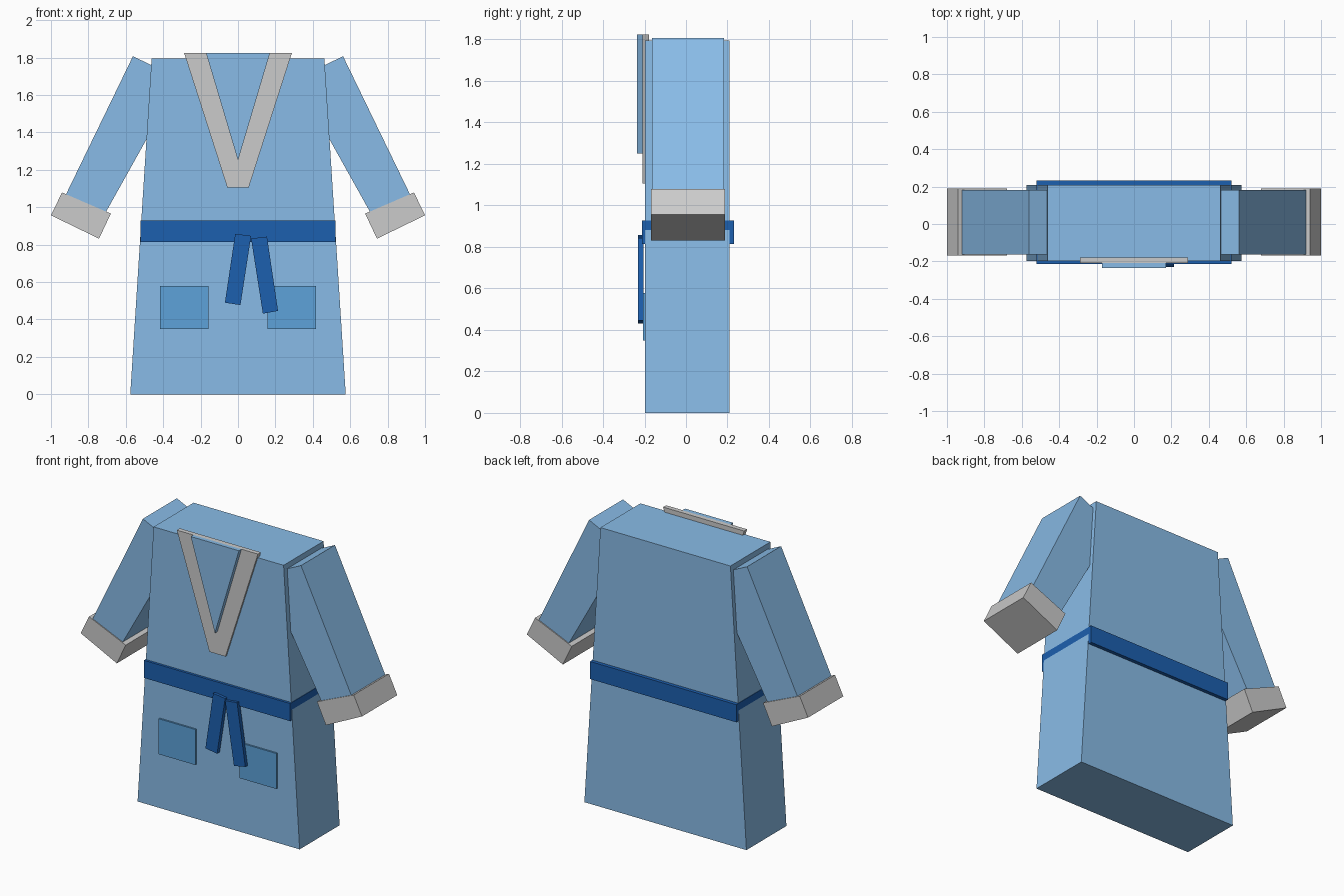
import bpy

if "Cube" in bpy.data.objects:
    bpy.data.objects.remove(bpy.data.objects["Cube"])


def material(name, rgb):
    mat = bpy.data.materials.new(name)
    mat.diffuse_color = (*rgb, 1.0)
    mat.use_nodes = True
    mat.node_tree.nodes["Principled BSDF"].inputs["Base Color"].default_value = mat.diffuse_color
    return mat


cloth = material("light_blue_cloth", (0.25, 0.50, 0.80))
pocket_blue = material("pocket_blue", (0.11, 0.36, 0.70))
belt_blue = material("belt_blue", (0.012, 0.115, 0.43))


def slab(name, outline, y0, y1, mat=None):
    """Extrude an (x, z) outline, counter-clockwise from the front, from y0 to y1."""
    n = len(outline)
    verts = [(x, y, z) for y in (y0, y1) for x, z in outline]
    faces = [tuple(range(n)), tuple(reversed(range(n, 2 * n)))]
    faces += [(i, i + n, (i + 1) % n + n, (i + 1) % n) for i in range(n)]
    mesh = bpy.data.meshes.new(name)
    mesh.from_pydata(verts, [], faces)
    if mat:
        mesh.materials.append(mat)
    obj = bpy.data.objects.new(name, mesh)
    bpy.context.collection.objects.link(obj)
    return obj


def trapezoid(bottom, top, z0, z1):
    return [(-bottom, z0), (bottom, z0), (top, z1), (-top, z1)]


def mirrored_pair(name, outline, y0, y1, mat=None):
    slab(name + "_right", outline, y0, y1, mat)
    flipped = [(-x, z) for x, z in reversed(outline)]
    slab(name + "_left", flipped, y0, y1, mat)


# Robe body
slab("robe_body", trapezoid(0.576, 0.462, 0.0, 1.795), -0.197, 0.209, cloth)

# Tapered sleeves, with their upper ends sunk into the body
sleeve = [(0.308, 1.687), (0.711, 0.966), (0.920, 1.068), (0.562, 1.807)]
mirrored_pair("sleeve", sleeve, -0.163, 0.182, cloth)

# Grey cuffs
cuff = [(0.680, 0.966), (0.743, 0.832), (1.0, 0.957), (0.941, 1.079)]
mirrored_pair("cuff", cuff, -0.169, 0.189)

# Grey collar with the V-shaped neck panel lying on it
slab("collar", trapezoid(0.057, 0.288, 1.105, 1.825), -0.209, -0.179)
slab("neck_panel", [(0, 1.25), (0.171, 1.825), (-0.171, 1.825)], -0.235, -0.207, cloth)

# Belt
slab("belt", trapezoid(0.520, 0.520, 0.815, 0.928), -0.213, 0.232, belt_blue)

# Hanging belt ends
slab("belt_tie_left", [(-0.07, 0.49), (0.013, 0.477), (0.07, 0.847), (-0.015, 0.858)],
     -0.231, -0.205, belt_blue)
slab("belt_tie_right", [(0.133, 0.431), (0.214, 0.446), (0.155, 0.843), (0.070, 0.833)],
     -0.231, -0.205, belt_blue)

# Patch pockets
pocket = [(0.158, 0.35), (0.418, 0.35), (0.418, 0.578), (0.158, 0.578)]
mirrored_pair("pocket", pocket, -0.208, -0.185, pocket_blue)
